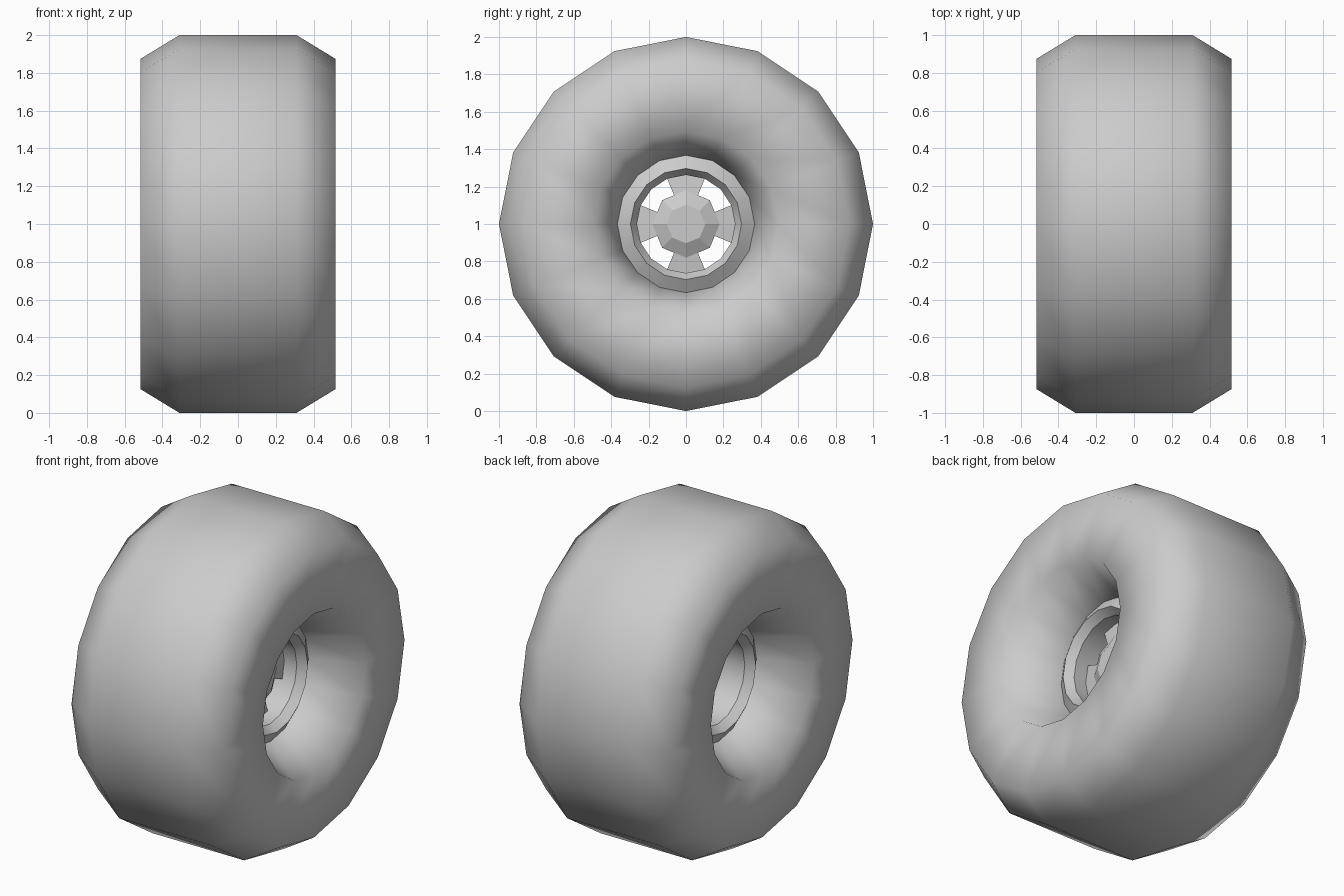
import bpy, bmesh
from math import sin, cos, pi, radians

if "Cube" in bpy.data.objects:
    bpy.data.objects.remove(bpy.data.objects["Cube"])

CENTRE_Z = 1.0


def revolve(name, profile, segs=16, skip=None, closed=False, cap=False):
    """Spin (x, radius) points around the wheel axis (x)."""
    bm = bmesh.new()
    rings = []
    for i in range(segs):
        a = 2 * pi * i / segs
        rings.append([bm.verts.new((x, r * sin(a), CENTRE_Z + r * cos(a)))
                      for x, r in profile])
    n = len(profile)
    for i in range(segs):
        if skip and skip(i):
            continue
        a, b = rings[i], rings[(i + 1) % segs]
        for k in range(n if closed else n - 1):
            m = (k + 1) % n
            bm.faces.new((a[k], a[m], b[m], b[k]))
        # close the cut ends of spokes
        if skip and skip((i - 1) % segs):
            bm.faces.new(a)
        if skip and skip((i + 1) % segs):
            bm.faces.new(b)
    if cap:
        bm.faces.new([r[0] for r in rings])
        bm.faces.new([r[-1] for r in rings])
    loose = [v for v in bm.verts if not v.link_faces]
    bmesh.ops.delete(bm, geom=loose, context='VERTS')
    bmesh.ops.recalc_face_normals(bm, faces=bm.faces)
    mesh = bpy.data.meshes.new(name)
    bm.to_mesh(mesh)
    bm.free()
    obj = bpy.data.objects.new(name, mesh)
    bpy.context.collection.objects.link(obj)
    return obj


def smooth(obj, angle):
    bpy.ops.object.select_all(action='DESELECT')
    obj.select_set(True)
    bpy.context.view_layer.objects.active = obj
    bpy.ops.object.shade_smooth_by_angle(angle=radians(angle))


def mirrored(half):
    return half + [(-x, r) for x, r in reversed(half)]


# Tyre: tread, bevelled shoulders, flat sidewalls and funnel towards the rim;
# the hidden bead seat closes the section
tyre = revolve("tyre", mirrored([(0.22, 0.367), (0.515, 0.495),
                                 (0.515, 0.875), (0.31, 1.0)]), closed=True)
smooth(tyre, 100)

# Rim barrel with a raised lip on both sides
rim = revolve("rim", mirrored([(0.22, 0.367), (0.265, 0.297),
                               (0.215, 0.262)]) +
              [], closed=True)
smooth(rim, 25)

# Four spokes near the outer side, each two segments wide
spokes = revolve("spokes", [(0.13, 0.265), (0.14, 0.165),
                            (0.105, 0.165), (0.095, 0.265)],
                 skip=lambda i: i % 4 in (1, 2), closed=True)

# Hub with a tapered eight-sided face
hub = revolve("hub", [(0.18, 0.103), (0.14, 0.18), (0.105, 0.18)],
              segs=8, cap=True)
